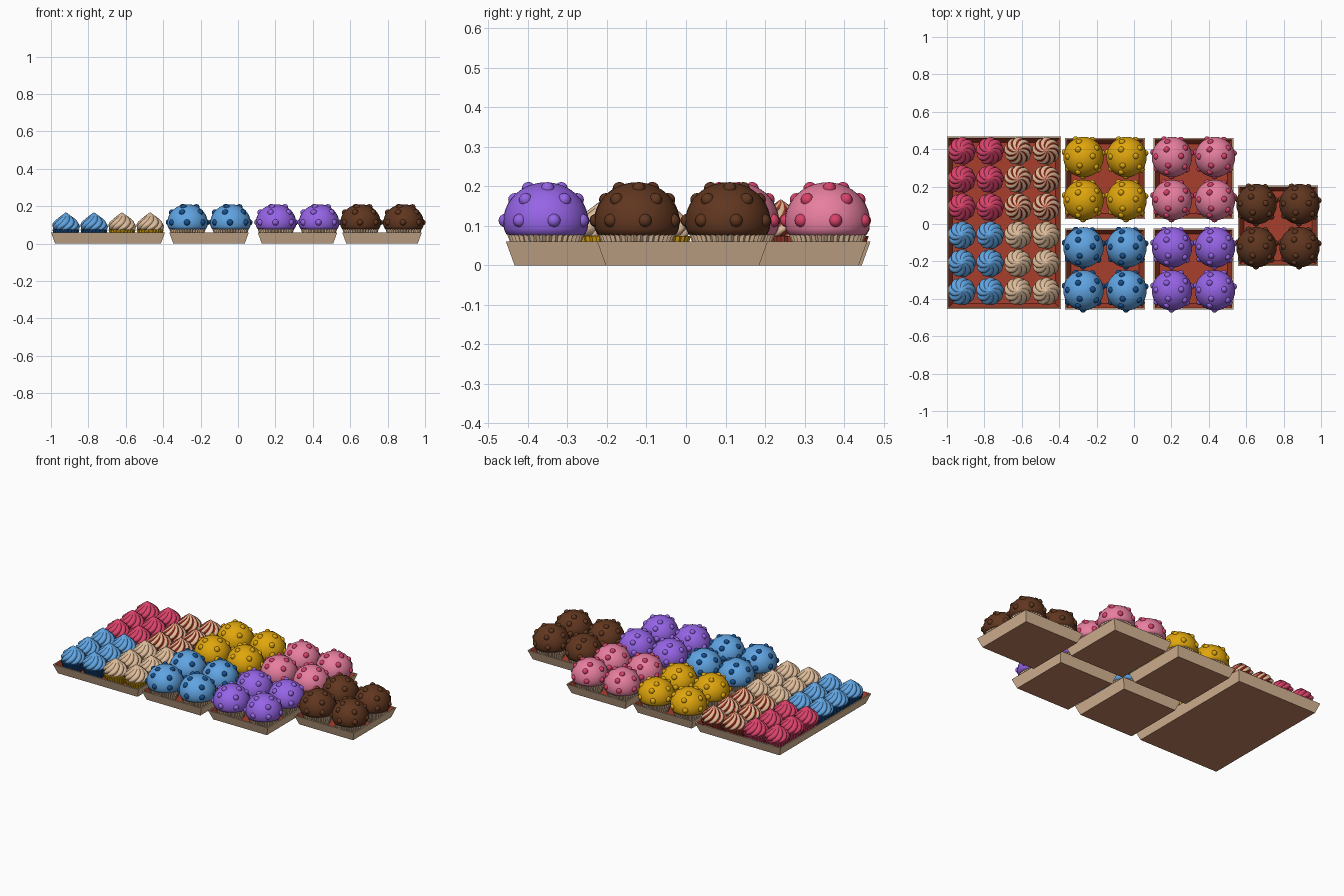
import bpy, bmesh
from math import sin, cos, pi, radians
from mathutils import Matrix, Vector

cube = bpy.data.objects.get("Cube")
if cube:
    bpy.data.objects.remove(cube, do_unlink=True)


def material(name, hex_colour):
    srgb = [int(hex_colour[i:i + 2], 16) / 255 for i in (0, 2, 4)]
    colour = [c / 12.92 if c < 0.04 else ((c + 0.055) / 1.055) ** 2.4 for c in srgb] + [1]
    m = bpy.data.materials.new(name)
    m.use_nodes = True
    m.diffuse_color = colour
    m.node_tree.nodes["Principled BSDF"].inputs["Base Color"].default_value = colour
    return m


CREAM = material("cream card", "DDBB99")
CARAMEL = material("caramel card", "C0845F")
RED = material("brick red", "A83E2C")
BLUE = material("sky blue", "60A4E2")
NAVY = material("deep blue", "165190")
PURPLE = material("violet", "9664E6")
GOLD = material("golden yellow", "E0A60C")
PINK = material("rose pink", "EA80A2")
CRIMSON = material("crimson", "DA426A")
BROWN = material("chocolate", "60361F")


def finish(bm, name, mats, smooth_angle=None):
    """Turn a bmesh into a mesh, optionally smooth shaded."""
    bmesh.ops.recalc_face_normals(bm, faces=bm.faces)
    mesh = bpy.data.meshes.new(name)
    bm.to_mesh(mesh)
    bm.free()
    for m in mats:
        mesh.materials.append(m)
    if smooth_angle:
        obj = place(name, mesh, (0, 0, 0))
        bpy.ops.object.select_all(action='DESELECT')
        obj.select_set(True)
        bpy.context.view_layer.objects.active = obj
        bpy.ops.object.shade_smooth_by_angle(angle=radians(smooth_angle))
        bpy.data.objects.remove(obj)
    return mesh


def place(name, mesh, location):
    obj = bpy.data.objects.new(name, mesh)
    obj.location = location
    bpy.context.collection.objects.link(obj)
    return obj


def revolve(name, profile, columns, mats, ripple=None, pick=None, smooth_angle=None):
    """Spin a (radius, height) profile; ripple scales and turns each point."""
    bm = bmesh.new()
    rings = []
    for k, (r, z) in enumerate(profile):
        ring = []
        for i in range(columns):
            scale, turn = ripple(i, k) if ripple else (1, 0)
            a = 2 * pi * i / columns + turn
            ring.append(bm.verts.new((r * scale * cos(a), r * scale * sin(a), z)))
        rings.append(ring)
    for low, high in zip(rings, rings[1:]):
        for i in range(columns):
            j = (i + 1) % columns
            face = bm.faces.new((low[i], low[j], high[j], high[i]))
            face.material_index = pick(i) if pick else 0
    bm.faces.new(rings[0])
    bm.faces.new(rings[-1])
    return finish(bm, name, mats, smooth_angle)


def tray(name, x0, x1, y0, y1):
    """Open tray with sloping sides, a thin rim and a lined inside."""
    height, slope, wall, floor = 0.06, 0.022, 0.008, 0.01
    bm = bmesh.new()

    def loop(inset, z):
        return [bm.verts.new(p) for p in (
            (x0 + inset, y0 + inset, z), (x1 - inset, y0 + inset, z),
            (x1 - inset, y1 - inset, z), (x0 + inset, y1 - inset, z))]

    loops = [loop(slope, 0), loop(0, height), loop(wall, height), loop(slope + wall, floor)]
    for k, (a, b) in enumerate(zip(loops, loops[1:])):
        for i in range(4):
            j = (i + 1) % 4
            bm.faces.new((a[i], a[j], b[j], b[i])).material_index = 1 if k == 2 else 0
    bm.faces.new(loops[0]).material_index = 2
    bm.faces.new(loops[3]).material_index = 1
    place(name, finish(bm, name, [CREAM, RED, CARAMEL]), (0, 0, 0))


# Large cupcakes: pleated paper cup, round top, and half-sunk bead sprinkles
RADIUS, WIDEST, RISE = 0.108, 0.11, 0.1


def sprinkles(name, mat):
    bm = bmesh.new()
    for count, elevation, start in ((7, 2, 0.2), (5, 36, 0.6), (3, 62, 0.1)):
        e = radians(elevation)
        for i in range(count):
            a = start + 2 * pi * i / count
            out = 0.95
            spot = Vector((RADIUS * out * cos(e) * cos(a), RADIUS * out * cos(e) * sin(a),
                           WIDEST + RISE * out * sin(e)))
            bmesh.ops.create_uvsphere(bm, u_segments=12, v_segments=8, radius=0.017,
                                      matrix=Matrix.Translation(spot))
    return finish(bm, name, [mat], 60)


paper_cup = revolve("paper_cup", [(0.074, 0.011), (0.1, 0.084)], 72, [CREAM],
                    ripple=lambda i, k: (1 if i % 2 else 0.93, 0))
dome = [(0.09, 0.075), (0.1, 0.079), (0.106, 0.092)]
dome += [(RADIUS * cos(t * pi / 20), WIDEST + RISE * sin(t * pi / 20)) for t in range(10)]
dome.append((0.002, WIDEST + RISE))

# Each batch: colour name, top, beads, centre of the tray
batches = [
    ("gold", GOLD, GOLD, -0.155, 0.243),
    ("pink", PINK, CRIMSON, 0.318, 0.243),
    ("blue", BLUE, NAVY, -0.155, -0.24),
    ("violet", PURPLE, PURPLE, 0.318, -0.24),
    ("chocolate", BROWN, BROWN, 0.77, -0.009),
]
for label, top, bead, cx, cy in batches:
    tray(label + "_tray", cx - 0.213, cx + 0.213, cy - 0.216, cy + 0.216)
    dome_mesh = revolve(label + "_cake_top", dome, 32, [top], smooth_angle=50)
    bead_mesh = sprinkles(label + "_sprinkles", bead)
    for dx in (-0.115, 0.115):
        for dy in (-0.115, 0.115):
            spot = (cx + dx, cy + dy, 0)
            place(label + "_paper_cup", paper_cup, spot)
            place(label + "_cake_top", dome_mesh, spot)
            place(label + "_sprinkles", bead_mesh, spot)

# Small cakes: pleated cup with a twisted, ridged swirl of icing
PETALS, STEPS = 9, 6
icing = [(0.06, 0.07), (0.071, 0.078), (0.075, 0.09), (0.073, 0.102), (0.065, 0.116),
         (0.051, 0.13), (0.034, 0.143), (0.016, 0.156), (0.002, 0.166)]


def swirl(i, k):
    return 0.85 + 0.15 * abs(sin(pi * i / STEPS)), 0.2 * k


def groove(i):
    return 1 if i % STEPS in (0, 4, 5) else 0


tray("large_tray", -1.0, -0.39, -0.455, 0.467)
small_batches = [
    ("crimson", CRIMSON, CRIMSON, CRIMSON, -0.92, 0.09),
    ("striped", CREAM, RED, RED, -0.62, 0.09),
    ("blue", BLUE, BLUE, NAVY, -0.92, -0.36),
    ("cream", CREAM, CREAM, GOLD, -0.62, -0.36),
]
for label, ridge, valley, cup, x0, y0 in small_batches:
    cup_mesh = revolve(label + "_small_cup", [(0.054, 0.011), (0.073, 0.074)], 48, [cup],
                       ripple=lambda i, k: (1 if i % 2 else 0.94, 0))
    icing_mesh = revolve(label + "_icing", icing, PETALS * STEPS, [ridge, valley],
                         ripple=swirl, pick=groove, smooth_angle=45)
    for col in range(2):
        for row in range(3):
            spot = (x0 + 0.15 * col, y0 + 0.15 * row, 0)
            place(label + "_small_cup", cup_mesh, spot)
            place(label + "_icing", icing_mesh, spot)
